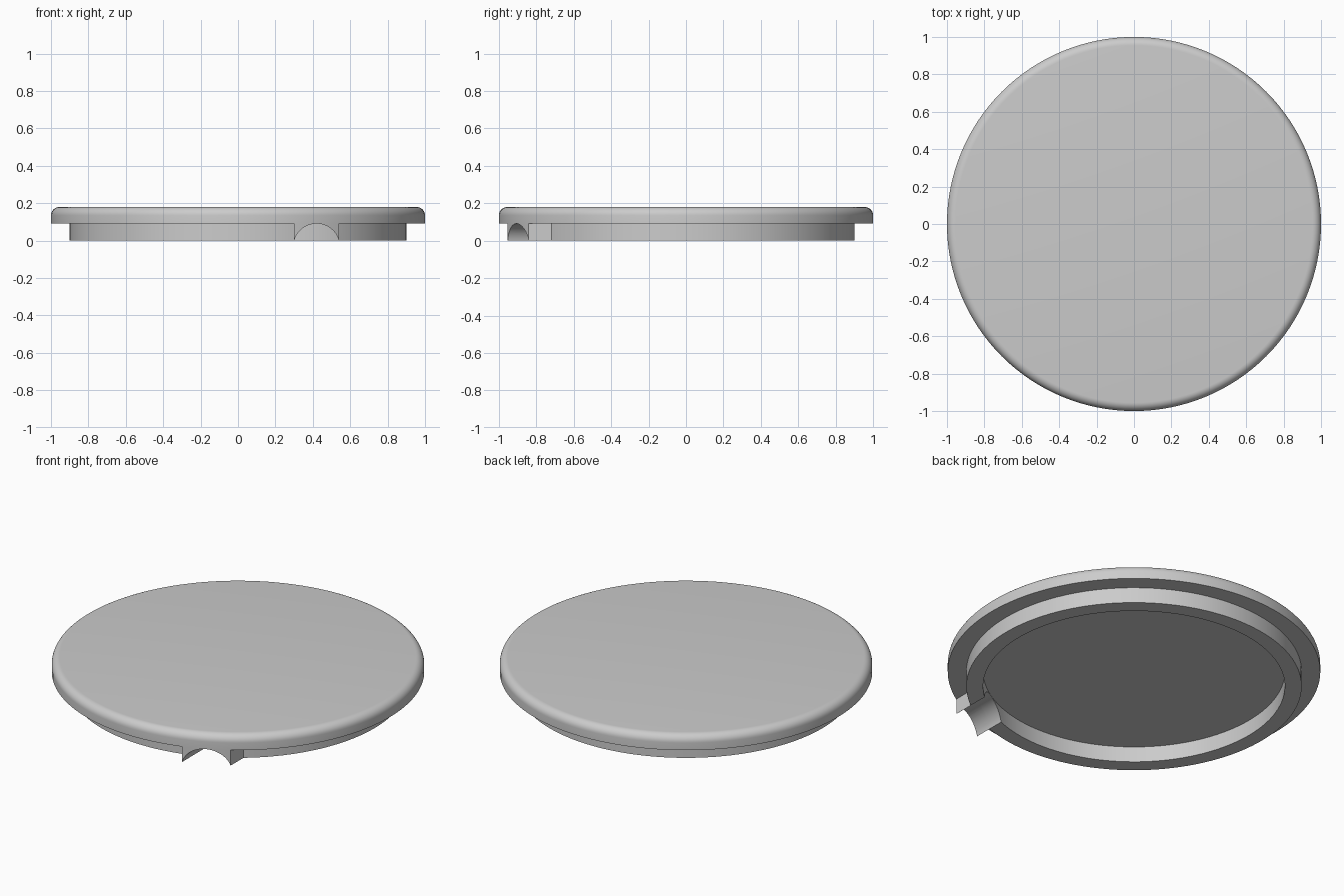
import bpy, bmesh, math
from mathutils import Matrix

cube = bpy.data.objects.get("Cube")
if cube:
    bpy.data.objects.remove(cube, do_unlink=True)

SEGMENTS = 128
Z_RIM, Z_TOP, ROUND = 0.092, 0.18, 0.045
R_LID, R_OUT, R_IN = 1.0, 0.9, 0.81

grey = bpy.data.materials.new("plain grey")
grey.use_nodes = True
colour = (0.6, 0.6, 0.6, 1)
grey.diffuse_color = colour
grey.node_tree.nodes["Principled BSDF"].inputs["Base Color"].default_value = colour


def finish(name, bm):
    """Turn a bmesh into a named object."""
    bmesh.ops.recalc_face_normals(bm, faces=bm.faces)
    mesh = bpy.data.meshes.new(name)
    bm.to_mesh(mesh)
    bm.free()
    mesh.materials.append(grey)
    obj = bpy.data.objects.new(name, mesh)
    bpy.context.collection.objects.link(obj)
    return obj


def lathe(name, profile, closed=False):
    """Revolve (radius, z) points about z; cap open ends."""
    bm = bmesh.new()
    rings = []
    for r, z in profile:
        rings.append([bm.verts.new((r * math.cos(a), r * math.sin(a), z))
                      for a in (2 * math.pi * i / SEGMENTS for i in range(SEGMENTS))])
    pairs = list(zip(rings, rings[1:]))
    if closed:
        pairs.append((rings[-1], rings[0]))
    else:
        bm.faces.new(rings[0])
        bm.faces.new(rings[-1])
    for a, b in pairs:
        for i in range(SEGMENTS):
            j = (i + 1) % SEGMENTS
            bm.faces.new((a[i], a[j], b[j], b[i]))
    return finish(name, bm)


def select_only(obj):
    bpy.ops.object.select_all(action="DESELECT")
    obj.select_set(True)
    bpy.context.view_layer.objects.active = obj


# Lid plate with a rounded upper edge
profile = [(R_LID, Z_RIM)]
for i in range(9):
    a = math.pi / 2 * i / 8
    profile.append((R_LID - ROUND + ROUND * math.cos(a), Z_TOP - ROUND + ROUND * math.sin(a)))
plate = lathe("lid_plate", profile)

# Collar that fits inside the container mouth, sunk slightly into the plate
Z_SUNK = Z_RIM + 0.01
collar = lathe("collar", [(R_OUT, 0), (R_OUT, Z_SUNK), (R_IN, Z_SUNK), (R_IN, 0)], closed=True)

# Spout block between the collar and the lid edge
X_MID, HALF = 0.42, 0.12
bm = bmesh.new()
xs = [X_MID - HALF + 2 * HALF * i / 12 for i in range(13)]
outline = [(x, -math.sqrt((R_LID - 0.001) ** 2 - x * x)) for x in xs]
outline += [(x, -math.sqrt((R_OUT - 0.003) ** 2 - x * x)) for x in reversed(xs)]
base = bm.faces.new([bm.verts.new((x, y, 0)) for x, y in outline])
grown = bmesh.ops.extrude_face_region(bm, geom=[base], use_keep_orig=True)
bmesh.ops.translate(bm, vec=(0, 0, Z_SUNK),
                    verts=[v for v in grown["geom"] if isinstance(v, bmesh.types.BMVert)])
spout = finish("spout_block", bm)

# Round channel running front to back through the spout and the collar
R_CUT = 0.1245
bm = bmesh.new()
bmesh.ops.create_cone(bm, cap_ends=True, segments=96, radius1=R_CUT, radius2=R_CUT, depth=0.8,
                      matrix=Matrix.Translation((X_MID, -0.8, Z_RIM - 0.001 - R_CUT))
                      @ Matrix.Rotation(math.pi / 2, 4, "X"))
cutter = finish("channel_cutter", bm)
cutter.hide_render = True

for part in (collar, spout):
    cut = part.modifiers.new("channel", "BOOLEAN")
    cut.operation = "DIFFERENCE"
    cut.solver = "EXACT"
    cut.object = cutter
    select_only(part)
    bpy.ops.object.modifier_apply(modifier=cut.name)
bpy.data.objects.remove(cutter, do_unlink=True)

for part in (plate, collar, spout):
    select_only(part)
    bpy.ops.object.shade_smooth_by_angle(angle=math.radians(30))
